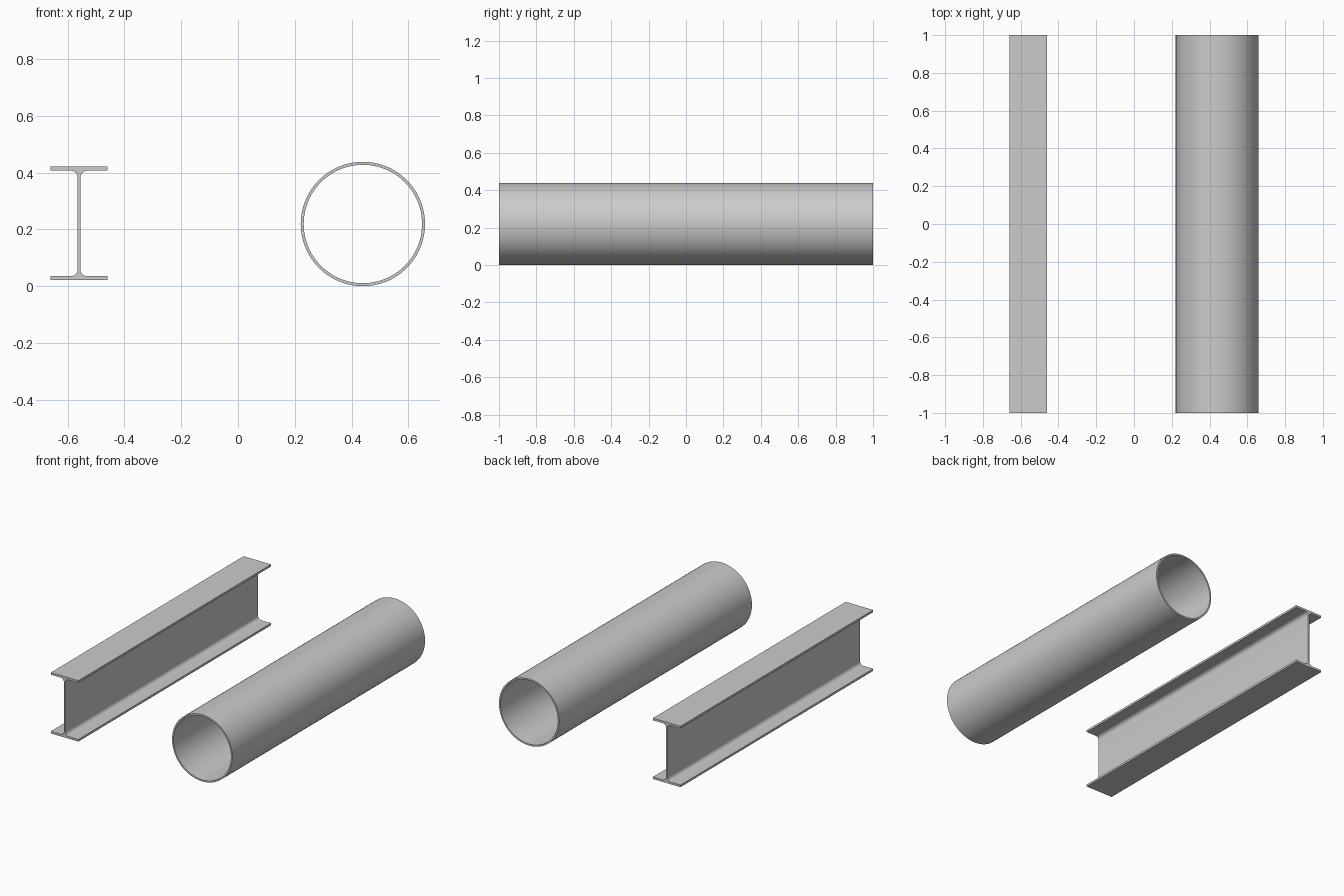
import bpy, bmesh, math

if "Cube" in bpy.data.objects:
    bpy.data.objects.remove(bpy.data.objects["Cube"])

LENGTH = 2.0


def extrude_loops(name, outer, inner=None):
    """Extrude an x-z section along y; an inner loop makes it hollow."""
    bm = bmesh.new()

    def ends(loop):
        return [[bm.verts.new((x, y, z)) for x, z in loop]
                for y in (-LENGTH / 2, LENGTH / 2)]

    def bridge(a, b):
        for i in range(len(a)):
            j = (i + 1) % len(a)
            bm.faces.new((a[i], a[j], b[j], b[i]))

    front, back = ends(outer)
    bridge(front, back)
    if inner:
        front_in, back_in = ends(inner)
        bridge(front_in, back_in)
        bridge(front, front_in)
        bridge(back, back_in)
    else:
        bm.faces.new(front)
        bm.faces.new(back)
    bmesh.ops.recalc_face_normals(bm, faces=bm.faces)
    mesh = bpy.data.meshes.new(name)
    bm.to_mesh(mesh)
    bm.free()
    obj = bpy.data.objects.new(name, mesh)
    bpy.context.collection.objects.link(obj)
    bpy.ops.object.select_all(action='DESELECT')
    obj.select_set(True)
    bpy.context.view_layer.objects.active = obj
    bpy.ops.object.shade_smooth_by_angle(angle=math.radians(30))
    return obj


def circle(radius, count=96):
    return [(radius * math.cos(2 * math.pi * i / count),
             radius * math.sin(2 * math.pi * i / count)) for i in range(count)]


# I-beam: one quarter of the section with a root fillet, mirrored around
half_w, half_h = 0.1, 0.2
web, flange, fillet, steps = 0.0048, 0.014, 0.024, 8
cx, cz = web + fillet, half_h - flange - fillet
quarter = [(cx + fillet * math.cos(a), cz + fillet * math.sin(a))
           for a in (math.pi - math.pi / 2 * i / steps for i in range(steps + 1))]
quarter += [(half_w, half_h - flange), (half_w, half_h)]
right = [(x, -z) for x, z in reversed(quarter)] + quarter
section = right + [(-x, z) for x, z in reversed(right)]
beam = extrude_loops("i_beam", section)
beam.location = (-0.56, 0, 0.221)

# Hollow round pipe
pipe = extrude_loops("round_pipe", circle(0.219), circle(0.2085))
pipe.location = (0.44, 0, 0.219)
